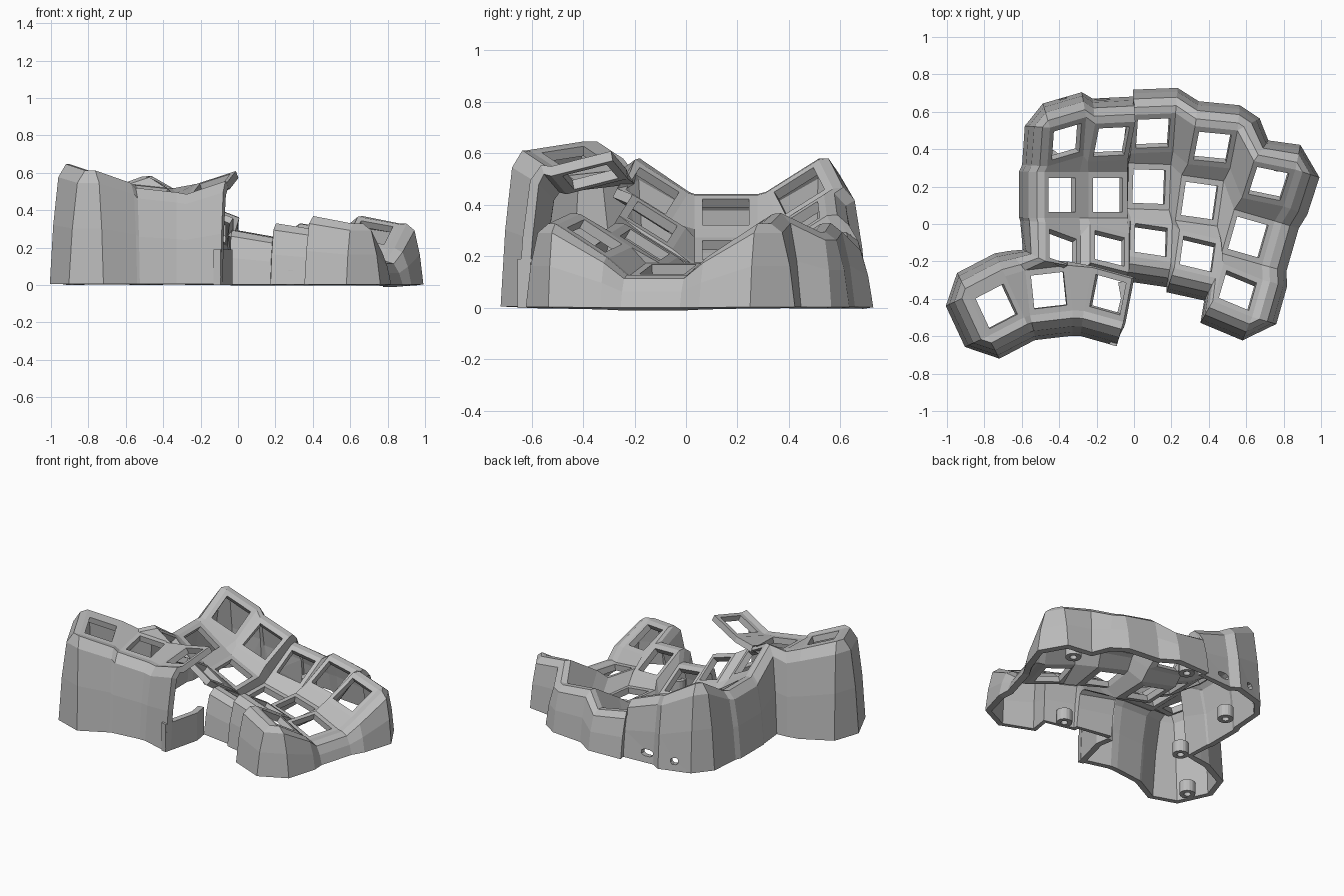
import bpy, bmesh, math
from mathutils import Matrix, Vector

if "Cube" in bpy.data.objects:
    bpy.data.objects.remove(bpy.data.objects["Cube"])

grey = bpy.data.materials.new("matte grey plastic")
grey.use_nodes = True
colour = (0.5, 0.5, 0.5, 1)
grey.diffuse_color = colour
grey.node_tree.nodes["Principled BSDF"].inputs["Base Color"].default_value = colour

SIGNS = [(-1, -1), (1, -1), (1, 1), (-1, 1)]
bm = bmesh.new()


def key(x, y, z, yaw, pitch, roll):
    """Switch mount: a square frame around an open hole; returns outer corners."""
    yaw, pitch, roll = map(math.radians, (yaw, pitch, roll))
    m = (Matrix.Translation((x, y, z)) @ Matrix.Rotation(yaw, 4, 'Z')
         @ Matrix.Rotation(pitch, 4, 'X') @ Matrix.Rotation(roll, 4, 'Y'))
    outer = [bm.verts.new(m @ Vector((sx * .115, sy * .122, 0))) for sx, sy in SIGNS]
    inner = [bm.verts.new(m @ Vector((sx * .088, sy * .09, 0))) for sx, sy in SIGNS]
    for i in range(4):
        j = (i + 1) % 4
        bm.faces.new((outer[i], outer[j], inner[j], inner[i]))
    return outer


# Finger columns: middle key x, y, z, yaw, roll; end keys: rise, front dx, back dx, back yaw
columns = [
    (-.385, .155, .372, 0, 35, .083, .005, .025, -4),
    (-.14, .155, .225, 0, 25, .11, .01, .02, -11),
    (.08, .20, .095, -2, 12, .11, .01, .022, -4),
    (.35, .125, .13, -8, 10, .115, -.01, .07, -11),
    (.61, -.07, .15, -16, 12, .13, -.055, .11, -18),
]
K = []
for x, y, z, yaw, roll, rise, front_dx, back_dx, back_yaw in columns:
    K.append([key(x + front_dx, y - .285, z + rise, yaw, -32, roll),
              key(x, y, z, yaw, 0, roll),
              key(x + back_dx, y + .285, z + rise, back_yaw, 32, roll)])

# Webs between the finger keys
for c in range(5):
    for r in range(3):
        a = K[c][r]
        if r < 2:
            b = K[c][r + 1]
            bm.faces.new((a[3], a[2], b[1], b[0]))
        if c < 4:
            d = K[c + 1][r]
            bm.faces.new((a[1], d[0], d[3], a[2]))
            if r < 2:
                bm.faces.new((a[2], d[3], K[c + 1][r + 1][0], K[c][r + 1][1]))

# Thumb cluster and its webs
T = [key(-.735, -.44, .59, 25, 8, 17),
     key(-.455, -.355, .515, 6, 6, 6),
     key(-.14, -.378, .545, -11, 14, -18)]
for a, b in zip(T, T[1:]):
    bm.faces.new((a[1], b[0], b[3], a[2]))
bm.faces.new((T[1][3], T[1][2], K[0][0][1], K[0][0][0]))

# Rim path around the shell, counter-clockwise
rim = [K[c][0][i] for c in (2, 3, 4) for i in (0, 1)]
rim += [K[4][r][i] for r in range(3) for i in (1, 2)][1:]
rim += [K[c][2][i] for c in range(4, -1, -1) for i in (2, 3)][1:]
rim += [K[0][r][i] for r in (2, 1, 0) for i in (3, 0)][1:]
rim += [T[1][3], T[0][2], T[0][3]] + [t[i] for t in T for i in (0, 1)]


def wall(a, b, c, d, port=None):
    """Wall panel; port gives the x, z and half-width of a chamfered opening."""
    if not port:
        bm.faces.new((a, b, c) if c is d else (a, b, c, d))
        return
    x, z, w = port
    normal = (b.co - a.co).cross(d.co - a.co)
    hole = []
    for dx, dz in ((1, -.5), (.5, -1), (-.5, -1), (-1, -.5), (-1, .5), (-.5, 1), (.5, 1), (1, .5)):
        px, pz = x + dx * w, z + dz * .022
        py = a.co.y - (normal.x * (px - a.co.x) + normal.z * (pz - a.co.z)) / normal.y
        hole.append(bm.verts.new((px, py, pz)))
    corners = (a, b, c, d)
    for i in range(4):
        j = (i + 1) % 4
        bm.faces.new((corners[i], corners[j], hole[2 * j], hole[2 * i + 1]))
        bm.faces.new((corners[i], hole[2 * i + 1], hole[2 * i]))


# Outward directions along the rim; outer corners get two, making a chamfer
edges = [Vector((q.co.y - p.co.y, p.co.x - q.co.x)) for p, q in zip(rim, rim[1:])]
path = []
for i, v in enumerate(rim):
    p, q = edges[max(i - 1, 0)], edges[min(i, len(edges) - 1)]
    if min(p.length, q.length) > .16 and p.normalized().cross(q.normalized()) > .6:
        path += [(v, p.normalized(), True), (v, q.normalized(), True)]
    else:
        path.append((v, (p * p.length + q * q.length).normalized(), False))
normals = [n for v, n, corner in path]
for i in range(1, len(path) - 1):
    if not path[i][2]:
        normals[i] = (path[i - 1][1] + path[i][1] + path[i + 1][1]).normalized()

# Curved walls from rim to floor: (outward distance, fraction of rim height)
profile = [(.04, 1.01), (.085, .9), (.115, .5), (.135, .01)]
ports = {K[1][2][2]: (-.17, .07, .042), K[0][2][2]: (-.38, .07, .024)}
rings = [[v for v, n, corner in path]]
for out, frac in profile:
    rings.append([bm.verts.new((v.co.x + n.x * out, v.co.y + n.y * out, v.co.z * frac))
                  for (v, raw, corner), n in zip(path, normals)])
for upper, lower in zip(rings, rings[1:]):
    for i in range(len(path) - 1):
        port = ports.get(path[i][0]) if lower is rings[-1] else None
        wall(lower[i], lower[i + 1], upper[i + 1], upper[i], port)

# Low wall joining the thumb wall to the finger wall under the overhang
end, start = rings[-1][-1].co, rings[-1][0].co
low = [bm.verts.new((p[0], p[1], 0)) for p in (end, (-.03, -.4), start)]
high = [bm.verts.new(v.co + Vector((0, 0, .19))) for v in low]
for i in range(2):
    wall(low[i], low[i + 1], high[i + 1], high[i])


def finish(name, mesh_bm):
    me = bpy.data.meshes.new(name)
    mesh_bm.to_mesh(me)
    mesh_bm.free()
    me.materials.append(grey)
    ob = bpy.data.objects.new(name, me)
    bpy.context.collection.objects.link(ob)
    return ob


shell = finish("keyboard_shell", bm)
solid = shell.modifiers.new("thickness", 'SOLIDIFY')
solid.thickness = .04
solid.offset = -1


# Screw bosses standing on the floor inside the walls
def boss(i, x, y):
    b = bmesh.new()
    loops = []
    for radius, z in ((.05, 0), (.05, .08), (.022, .08), (.022, 0)):
        loops.append([b.verts.new((x + radius * math.cos(k * math.pi / 8),
                                   y + radius * math.sin(k * math.pi / 8), z)) for k in range(16)])
    for a, c in zip(loops, loops[1:] + loops[:1]):
        for k in range(16):
            j = (k + 1) % 16
            b.faces.new((a[k], a[j], c[j], c[k]))
    finish("screw_boss_%d" % i, b)


for i, (x, y) in enumerate([(-.87, -.52), (-.52, -.17), (-.45, .35), (.1, .63), (.77, .33), (.29, -.33)]):
    boss(i, x, y)
